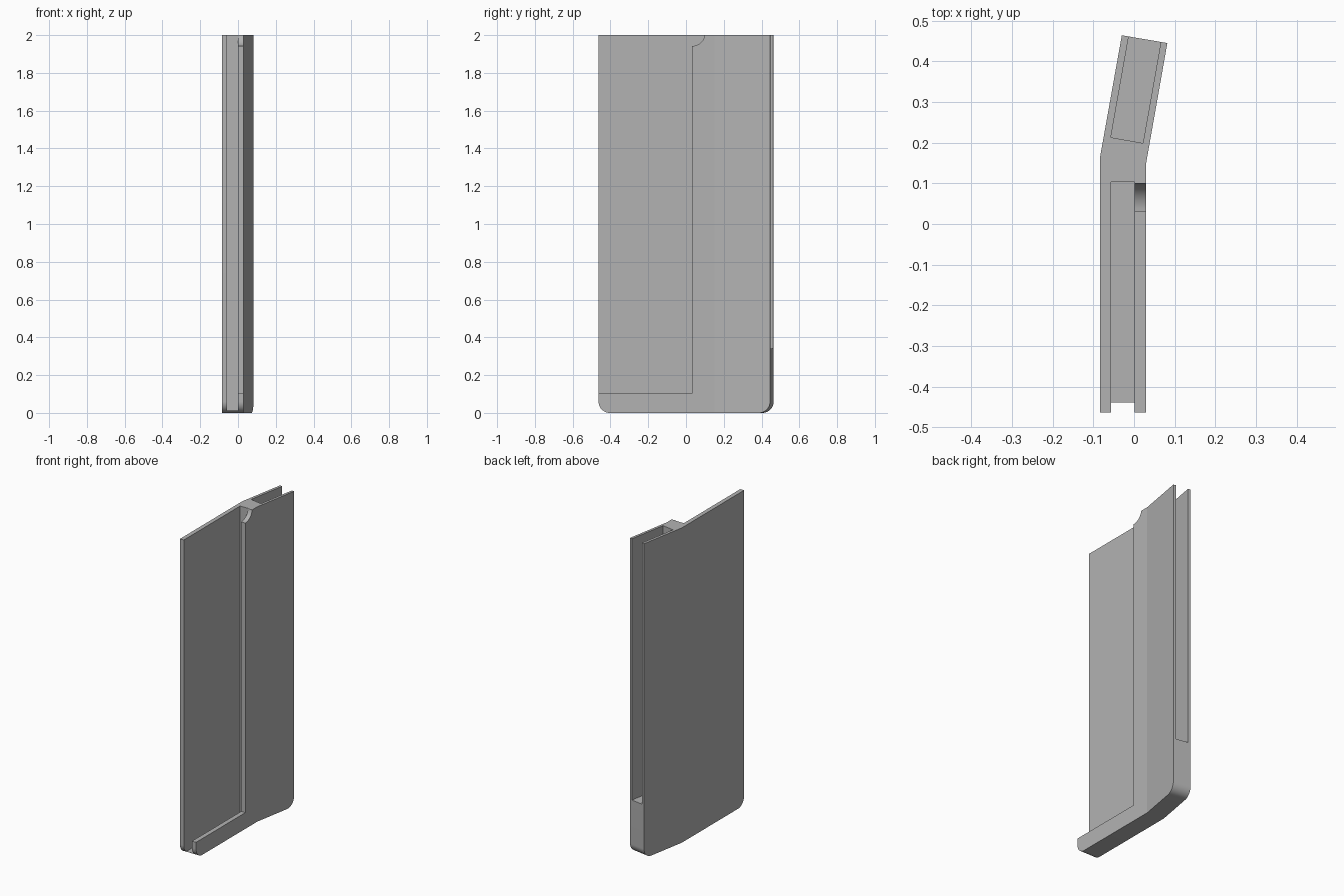
import bpy, bmesh, math

if "Cube" in bpy.data.objects:
    bpy.data.objects.remove(bpy.data.objects["Cube"], do_unlink=True)

grey = bpy.data.materials.new("plain grey")
grey.use_nodes = True
colour = (0.45, 0.45, 0.45, 1)
grey.diffuse_color = colour
grey.node_tree.nodes["Principled BSDF"].inputs["Base Color"].default_value = colour


def prism(name, outline, z0, z1, end_radius=0):
    """Extrude an x-y outline; optionally round the bottom edges of its two ends."""
    bm = bmesh.new()
    base = bm.faces.new([bm.verts.new((x, y, z0)) for x, y in outline])
    top = bmesh.ops.extrude_face_region(bm, geom=[base])["geom"]
    bmesh.ops.translate(bm, vec=(0, 0, z1 - z0),
                        verts=[v for v in top if isinstance(v, bmesh.types.BMVert)])
    bmesh.ops.recalc_face_normals(bm, faces=bm.faces)
    if end_radius:
        ends = [e for e in bm.edges
                if all(v.co.z < z0 + 0.001 and abs(v.co.y) > 0.4 for v in e.verts)]
        bmesh.ops.bevel(bm, geom=ends, offset=end_radius, segments=16,
                        profile=0.5, affect='EDGES')
    mesh = bpy.data.meshes.new(name)
    bm.to_mesh(mesh)
    bm.free()
    mesh.materials.append(grey)
    obj = bpy.data.objects.new(name, mesh)
    bpy.context.collection.objects.link(obj)
    return obj


def rect(x0, x1, y0, y1):
    return [(x0, y0), (x1, y0), (x1, y1), (x0, y1)]


def carve(body, cutter):
    mod = body.modifiers.new("carve", 'BOOLEAN')
    mod.operation = 'DIFFERENCE'
    mod.solver = 'EXACT'
    mod.object = cutter
    bpy.context.view_layer.objects.active = body
    bpy.ops.object.modifier_apply(modifier=mod.name)
    bpy.data.objects.remove(cutter, do_unlink=True)


# Bent upright holder with rounded lower corners
body = prism("bent_panel_holder",
             [(-0.084, -0.463), (0.03, -0.463), (0.03, 0.151),
              (0.082, 0.445), (-0.03, 0.464), (-0.084, 0.162)],
             0, 2, 0.06)

# Front slot, open at the front and top
carve(body, prism("front_slot", rect(-0.057, 0.001, -0.6, 0.103), 0.012, 2.1))

# Window through the left wall, leaving a low lip
carve(body, prism("side_window", rect(-0.03, 0.1, -0.6, 0.031), 0.103, 2.1))

# Round thumb notch at the top of the window
bpy.ops.mesh.primitive_cylinder_add(vertices=64, radius=0.07, depth=0.13,
                                    location=(0.035, 0.031, 2.012),
                                    rotation=(0, math.pi / 2, 0))
notch = bpy.context.object
notch.name = "thumb_notch"
notch.data.materials.append(grey)
carve(body, notch)

# Rear slot, following the bent section
carve(body, prism("rear_slot",
                  [(-0.057, 0.213), (0.022, 0.199), (0.084, 0.549), (0.005, 0.563)],
                  0.34, 2.1))

# Smooth the rounded corners only
bpy.ops.object.select_all(action='DESELECT')
body.select_set(True)
bpy.context.view_layer.objects.active = body
bpy.ops.object.shade_smooth_by_angle(angle=math.radians(7))
